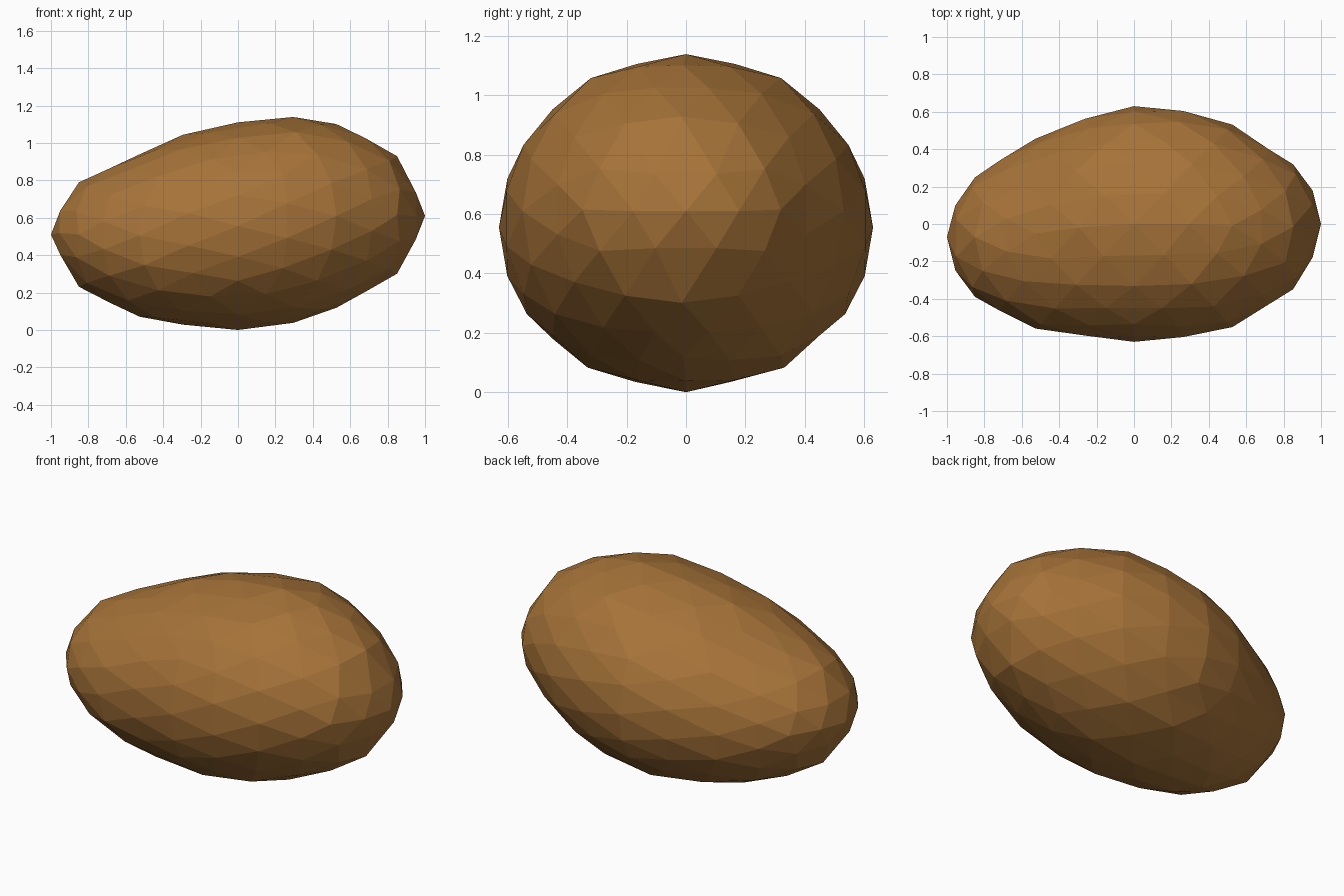
import bpy
import bmesh
import math
from mathutils import Matrix

default = bpy.data.objects.get("Cube")
if default:
    bpy.data.objects.remove(default, do_unlink=True)

# Cross-sections along the length: x, back, front, top, bottom
SECTIONS = [
    (-1, -.07, -.07, .51, .51),
    (-.95, .12, -.27, .66, .38),
    (-.85, .25, -.39, .79, .23),
    (-.69, .37, -.49, .87, .14),
    (-.5, .47, -.57, .95, .06),
    (-.31, .56, -.6, 1.04, .03),
    (0, .63, -.63, 1.11, 0),
    (.31, .61, -.61, 1.14, .04),
    (.53, .53, -.55, 1.1, .12),
    (.69, .43, -.46, 1.03, .2),
    (.85, .32, -.35, .93, .3),
    (.95, .2, -.2, .76, .46),
    (1, 0, 0, .61, .61),
]


def section_at(x):
    """Interpolate the back, front, top and bottom limits at x."""
    x = max(-1, min(1, x))
    for low, high in zip(SECTIONS, SECTIONS[1:]):
        if x <= high[0]:
            t = (x - low[0]) / (high[0] - low[0])
            return [a + (b - a) * t for a, b in zip(low[1:], high[1:])]
    return SECTIONS[-1][1:]


def make_material(name, colour):
    material = bpy.data.materials.new(name)
    material.use_nodes = True
    material.diffuse_color = colour
    material.node_tree.nodes["Principled BSDF"].inputs["Base Color"].default_value = colour
    return material


# Faceted ball, turned so that an edge crosses each axis
bm = bmesh.new()
bmesh.ops.create_icosphere(bm, subdivisions=3, radius=1)
tilt = math.atan(2 / (1 + math.sqrt(5)))
bmesh.ops.rotate(bm, verts=bm.verts, matrix=Matrix.Rotation(-tilt, 3, "Y"))

# Fit the ball to the lumpy sections
for vert in bm.verts:
    x, y, z = vert.co
    radius = max(math.hypot(y, z), 1e-6)
    back, front, top, bottom = section_at(x)
    vert.co.y = (back + front) / 2 + (back - front) / 2 * y / radius
    vert.co.z = (top + bottom) / 2 + (top - bottom) / 2 * z / radius

mesh = bpy.data.meshes.new("potato")
bm.to_mesh(mesh)
bm.free()
mesh.materials.append(make_material("earthy brown", (.38, .17, .04, 1)))
potato = bpy.data.objects.new("potato", mesh)
bpy.context.collection.objects.link(potato)
